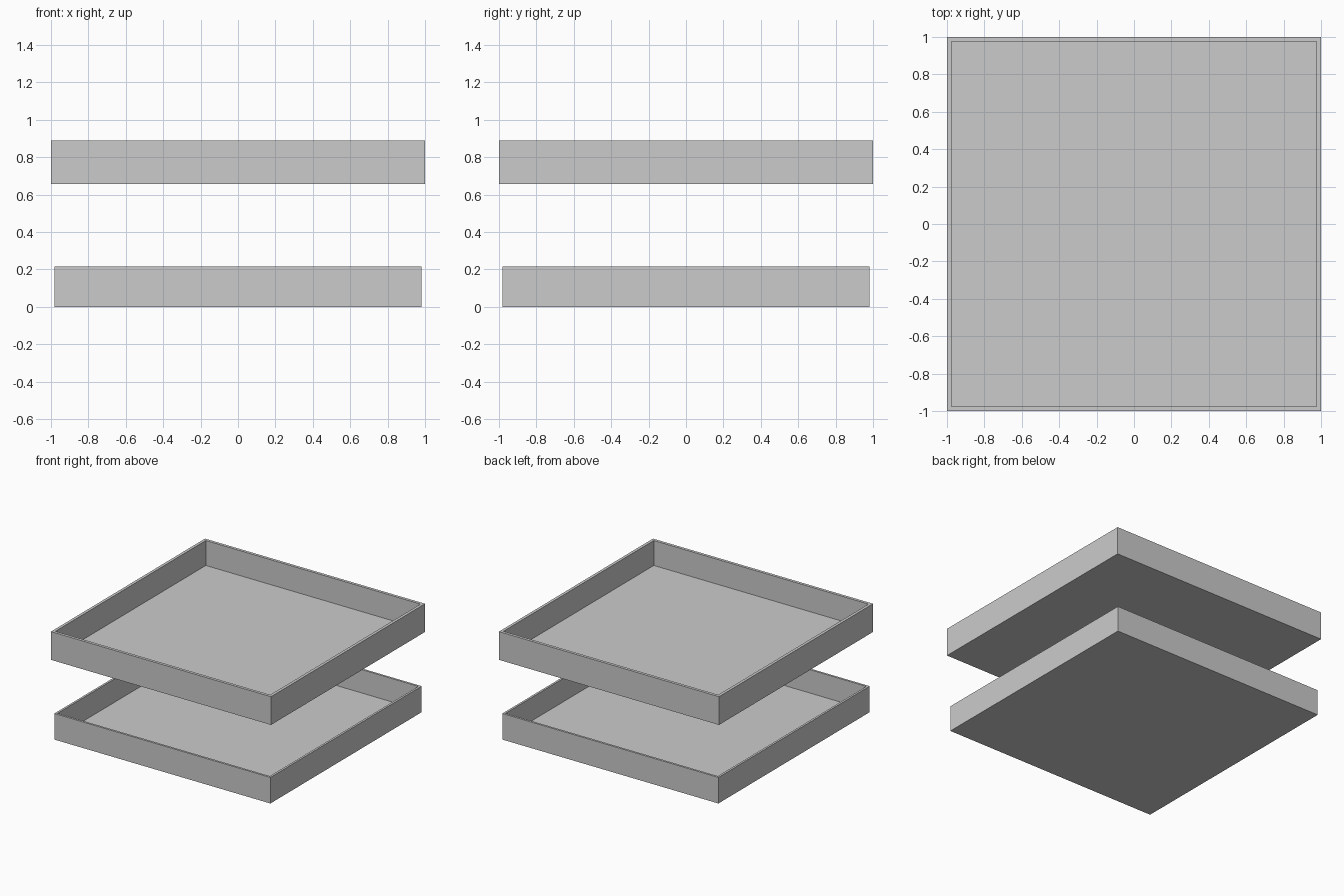
import bpy, bmesh

if "Cube" in bpy.data.objects:
    bpy.data.objects.remove(bpy.data.objects["Cube"])


def tray(name, half, z0, z1, wall, floor):
    """Open square tray: box with its top inset and sunk to the floor."""
    bm = bmesh.new()
    bmesh.ops.create_cube(bm, size=1)
    for v in bm.verts:
        v.co.x *= 2 * half
        v.co.y *= 2 * half
        v.co.z = z1 if v.co.z > 0 else z0
    bm.normal_update()
    top = max(bm.faces, key=lambda f: f.calc_center_median().z)
    # rim
    bmesh.ops.inset_region(bm, faces=[top], thickness=wall)
    # recess
    ret = bmesh.ops.extrude_face_region(bm, geom=[top])
    for g in ret["geom"]:
        if isinstance(g, bmesh.types.BMVert):
            g.co.z = z0 + floor
    if top.is_valid:
        bmesh.ops.delete(bm, geom=[top], context='FACES_ONLY')
    bmesh.ops.recalc_face_normals(bm, faces=bm.faces)
    mesh = bpy.data.meshes.new(name)
    bm.to_mesh(mesh)
    bm.free()
    obj = bpy.data.objects.new(name, mesh)
    bpy.context.collection.objects.link(obj)
    return obj


# Slightly smaller lower tray, and the upper tray floating above it
tray("lower_tray", 0.982, 0.0, 0.214, 0.025, 0.022)
tray("upper_tray", 1.0, 0.657, 0.889, 0.034, 0.027)
